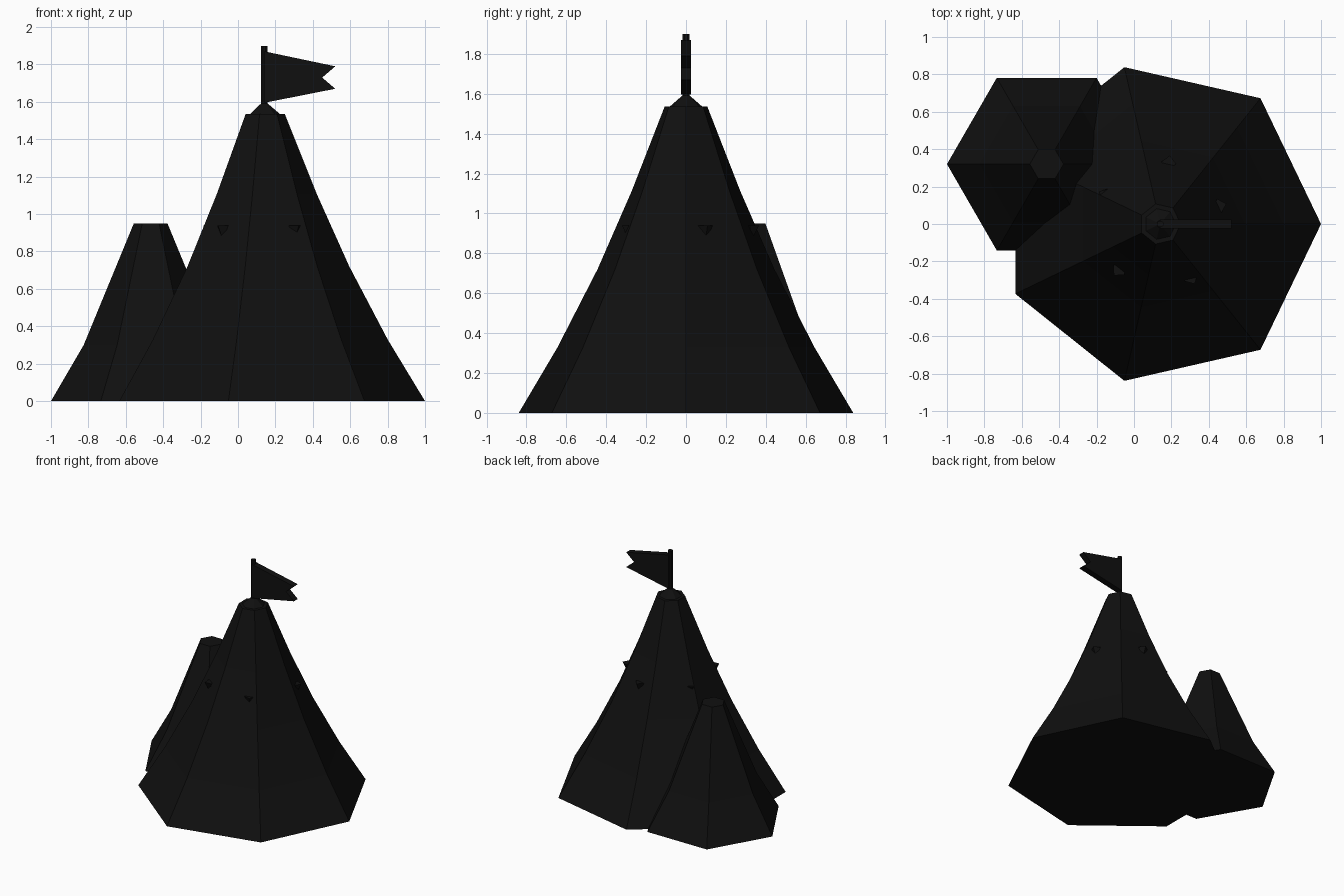
import bpy, bmesh
from math import cos, sin, pi, radians

if "Cube" in bpy.data.objects:
    bpy.data.objects.remove(bpy.data.objects["Cube"])

black = bpy.data.materials.new("charcoal")
black.diffuse_color = (0.005, 0.005, 0.005, 1)
black.use_nodes = True
black.node_tree.nodes["Principled BSDF"].inputs["Base Color"].default_value = black.diffuse_color


def finish(name, bm):
    bmesh.ops.recalc_face_normals(bm, faces=bm.faces)
    mesh = bpy.data.meshes.new(name)
    bm.to_mesh(mesh)
    bm.free()
    mesh.materials.append(black)
    obj = bpy.data.objects.new(name, mesh)
    bpy.context.collection.objects.link(obj)
    return obj


def stack(name, cx, cy, sides, profile, start=0.0):
    """Faceted closed solid from (radius, z) rings; radius 0 makes a point."""
    bm = bmesh.new()
    rings = []
    for r, z in profile:
        n = sides if r > 0 else 1
        rings.append([bm.verts.new((cx + r * cos(start + 2 * pi * i / sides),
                                    cy + r * sin(start + 2 * pi * i / sides), z))
                      for i in range(n)])
    for a, b in zip(rings, rings[1:]):
        for i in range(sides):
            j = (i + 1) % sides
            quad = [a[i % len(a)], a[j % len(a)], b[j % len(b)], b[i % len(b)]]
            bm.faces.new(list(dict.fromkeys(quad)))
    for ring in (rings[0], rings[-1]):
        if len(ring) > 1:
            bm.faces.new(ring)
    return finish(name, bm)


CX = 0.14

# Seven-sided main peak and six-sided side peak
stack("main_peak", CX, 0, 7,
      [(0.86, 0), (0.66, 0.33), (0.455, 0.72), (0.28, 1.11), (0.11, 1.535)])
stack("side_peak", -0.467, 0.32, 6, [(0.533, 0), (0.358, 0.3), (0.09, 0.95)])

# Mound and flag pole on the summit
stack("summit_mound", CX, 0, 7, [(0.09, 1.53), (0.02, 1.59)])
stack("flag_pole", CX, 0, 8, [(0.018, 1.5), (0.018, 1.9)], pi / 8)

# Swallow-tailed flag
bm = bmesh.new()
outline = [(0.14, 1.595), (0.52, 1.67), (0.45, 1.73), (0.52, 1.79), (0.14, 1.87)]
face = bm.faces.new([bm.verts.new((x, -0.025, z)) for x, z in outline])
ext = bmesh.ops.extrude_face_region(bm, geom=[face])
bmesh.ops.translate(bm, vec=(0, 0.05, 0),
                    verts=[v for v in ext["geom"] if isinstance(v, bmesh.types.BMVert)])
finish("flag", bm)

# Small hanging points around the main peak
for k, deg in enumerate((17, 82, 152, 228, 300)):
    a = radians(deg)
    stack(f"hanging_point_{k + 1}", CX + 0.33 * cos(a), 0.33 * sin(a), 4,
          [(0, 0.86), (0.04, 0.94)], a)
